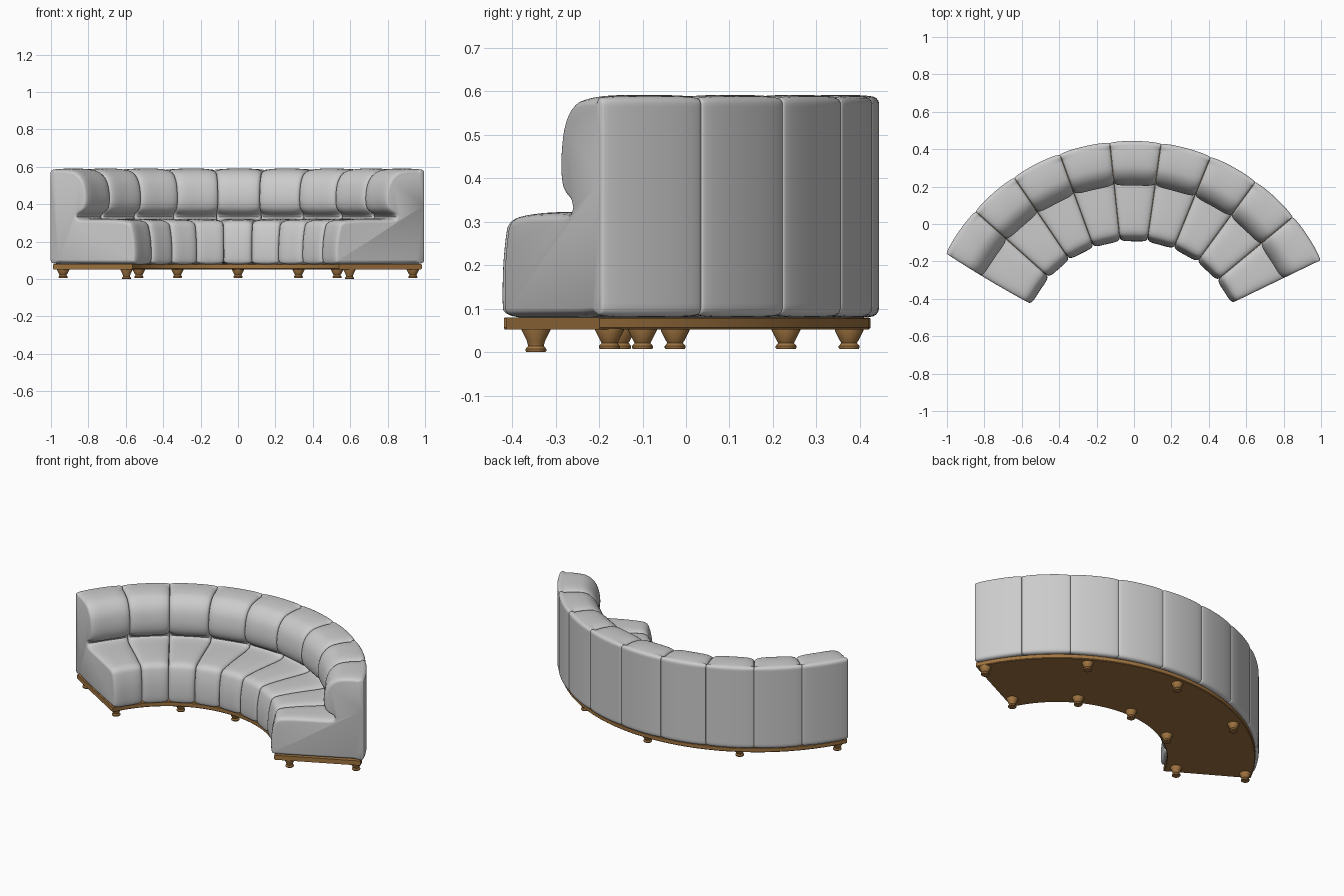
import bpy, bmesh, math
from mathutils import Vector

cube = bpy.data.objects.get("Cube")
if cube:
    bpy.data.objects.remove(cube)

CENTRE = Vector((-0.012, -0.681, 0))   # centre of the curved plan
START, STEP, COUNT = -62.2, 14.05, 9   # cushion angles, clockwise from the back
R_OUT = 1.125


def material(name, rgb):
    m = bpy.data.materials.new(name)
    m.use_nodes = True
    m.diffuse_color = (*rgb, 1)
    m.node_tree.nodes["Principled BSDF"].inputs["Base Color"].default_value = (*rgb, 1)
    return m


FABRIC = material("grey fabric", (0.6, 0.6, 0.6))
WOOD = material("brown wood", (0.35, 0.175, 0.052))


def place(angle, r, z):
    """Polar plan position; the first end splays slightly toward the front."""
    w = max(0, (START + STEP - angle) / STEP)
    a = math.radians(angle - 2.5 * w * (R_OUT - r) / 0.5)
    return CENTRE + Vector((r * math.sin(a), r * math.cos(a), z))


def finish(name, bm, mat, angle=35):
    bmesh.ops.recalc_face_normals(bm, faces=bm.faces)
    me = bpy.data.meshes.new(name)
    bm.to_mesh(me)
    bm.free()
    me.materials.append(mat)
    ob = bpy.data.objects.new(name, me)
    bpy.context.scene.collection.objects.link(ob)
    bpy.ops.object.select_all(action='DESELECT')
    ob.select_set(True)
    bpy.context.view_layer.objects.active = ob
    bpy.ops.object.shade_smooth_by_angle(angle=math.radians(angle))
    return ob


def loft(bm, rings, closed=False):
    """Bridge equal rings of points, capping the ends unless closed."""
    vs = [[bm.verts.new(p) for p in ring] for ring in rings]
    n = len(vs[0])
    pairs = list(zip(vs, vs[1:])) + ([(vs[-1], vs[0])] if closed else [])
    for a, b in pairs:
        for i in range(n):
            j = (i + 1) % n
            bm.faces.new((a[i], a[j], b[j], b[i]))
    if not closed:
        bm.faces.new(vs[0])
        bm.faces.new(vs[-1])


def round_corners(pts, times):
    for _ in range(times):
        out = []
        for p, q in zip(pts, pts[1:] + pts[:1]):
            out += [p.lerp(q, 0.25), p.lerp(q, 0.75)]
        pts = out
    return pts


# Cushion section as radius and height: back, rolled top, crease, seat, front
SECTION = round_corners([Vector(p) for p in (
    (1.09, .078), (R_OUT, .085), (R_OUT, .13), (R_OUT, .55), (R_OUT, .585), (1.09, .591),
    (1.02, .591), (.955, .58), (.905, .53), (.887, .46), (.887, .4), (.905, .36),
    (.96, .333), (.925, .323), (.8, .323), (.7, .32), (.62, .312), (.602, .26),
    (.59, .19), (.588, .1), (.60, .078), (.66, .078))], 2)


def inset_section(depth):
    """Shrink the section along its normals, less on the back and base."""
    out = []
    n = len(SECTION)
    for i, p in enumerate(SECTION):
        d = (SECTION[(i + 1) % n] - SECTION[i - 1]).normalized()
        k = 0.3 if p.x > 1.1 else 1.0
        out.append(p + Vector((-d.y, d.x)) * depth * k)
    return out


# Channelled cushions, each a puffed sweep of the section
for c in range(COUNT):
    mid, half = START + STEP * (c + 0.5), STEP / 2 - 0.03
    bm = bmesh.new()
    rings = []
    steps = 18
    for s in range(steps + 1):
        t = math.sin(math.pi / 2 * (2 * s / steps - 1))
        depth = 0.024 * (1 - max(0, 1 - abs(t) ** 3.5) ** (1 / 2.5))
        rings.append([place(mid + half * t, p.x, p.y) for p in inset_section(depth)])
    loft(bm, rings)
    finish(f"cushion_{c + 1}", bm, FABRIC, 50)

# Curved wooden plinth
bm = bmesh.new()
rings = []
for s in range(COUNT * 4 + 1):
    a = START + 0.1 + (STEP * COUNT - 0.2) * s / (COUNT * 4)
    rings.append([place(a, r, z) for r, z in
                  ((.612, .056), (.616, .052), (1.101, .052), (1.105, .056),
                   (1.105, .077), (1.101, .08), (.616, .08), (.612, .077))])
loft(bm, rings)
finish("plinth", bm, WOOD)


# Turned feet
def foot(name, x, y, bottom):
    bm = bmesh.new()
    profile = ((.022, bottom), (.024, bottom + .003), (.024, bottom + .007),
               (.018, bottom + .014), (.021, .026), (.033, .05), (.033, .054))
    loft(bm, [[Vector((x + r * math.cos(k * math.tau / 24),
                       y + r * math.sin(k * math.tau / 24), z)) for k in range(24)]
              for r, z in profile])
    finish(name, bm, WOOD)


foot("back_foot_middle", 0, .375, .007)
foot("front_foot_middle", 0, -.025, .007)
for side, name in ((1, "left"), (-1, "right")):
    foot(f"back_foot_{name}", side * .53, .23, .007)
    foot(f"end_back_foot_{name}", side * .935, -.163 - side * .013, .007)
    foot(f"front_foot_{name}", side * .323, -.1, .007)
    foot(f"end_front_foot_{name}", side * .596, -.345, 0)
